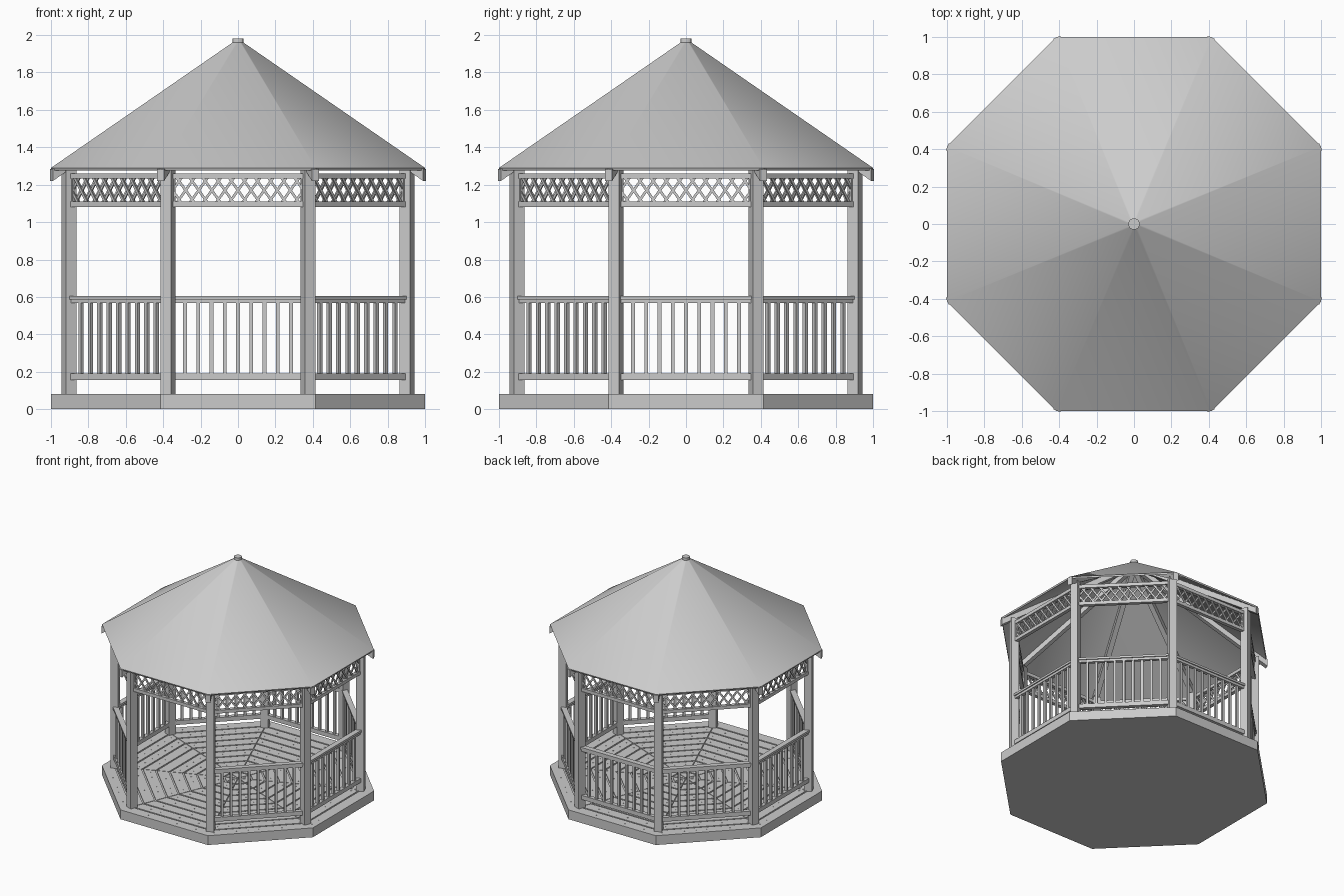
import bpy, bmesh, math
from mathutils import Matrix, Vector

cube = bpy.data.objects.get("Cube")
if cube:
    bpy.data.objects.remove(cube, do_unlink=True)

TAN = math.tan(math.pi / 8)
COS = math.cos(math.pi / 8)
POST_R = 0.977              # distance of post centres from the middle
WALL = POST_R * COS         # distance of the wall panels from the middle
SPAN = 2 * WALL * TAN - 0.05  # clear length between posts

grey = bpy.data.materials.new("painted_grey")
grey.use_nodes = True
grey.diffuse_color = (0.6, 0.6, 0.6, 1)
grey.node_tree.nodes["Principled BSDF"].inputs["Base Color"].default_value = (0.6, 0.6, 0.6, 1)


def side(k):
    """Frame of side k: x along the side, -y outward; side 0 is the front."""
    return Matrix.Rotation(k * math.pi / 4, 4, 'Z')


def box(bm, centre, size, frame, tilt=0.0):
    m = frame @ Matrix.Translation(centre) @ Matrix.Rotation(tilt, 4, 'Y')
    bmesh.ops.create_cube(bm, size=1, matrix=m @ Matrix.Diagonal((*size, 1)))


def prism(bm, outline, push, frame):
    """Extrude a closed outline along a vector."""
    a = [bm.verts.new(frame @ Vector(p)) for p in outline]
    b = [bm.verts.new(frame @ (Vector(p) + Vector(push))) for p in outline]
    faces = [bm.faces.new(a), bm.faces.new(b)]
    for i in range(len(a)):
        j = (i + 1) % len(a)
        faces.append(bm.faces.new((a[i], a[j], b[j], b[i])))
    bmesh.ops.recalc_face_normals(bm, faces=faces)


def disc(bm, radius, z0, z1, sides, frame=Matrix()):
    m = frame @ Matrix.Translation((0, 0, (z0 + z1) / 2)) @ Matrix.Rotation(math.pi / sides, 4, 'Z')
    bmesh.ops.create_cone(bm, cap_ends=True, segments=sides, radius1=radius,
                          radius2=radius, depth=z1 - z0, matrix=m)


def finish(bm, name, smooth=False):
    mesh = bpy.data.meshes.new(name)
    bm.to_mesh(mesh)
    bm.free()
    mesh.materials.append(grey)
    ob = bpy.data.objects.new(name, mesh)
    bpy.context.collection.objects.link(ob)
    if smooth:
        bpy.ops.object.select_all(action='DESELECT')
        ob.select_set(True)
        bpy.context.view_layer.objects.active = ob
        bpy.ops.object.shade_smooth_by_angle(angle=math.radians(30))
    return ob


# Octagonal base slab
bm = bmesh.new()
disc(bm, 1 / COS, 0, 0.074, 8)
finish(bm, "base_slab")

# Mitred floor boards running parallel to each side, with screw heads
boards, screws = bmesh.new(), bmesh.new()
PITCH, GAP = 0.1, 0.003
for k in range(8):
    for i in range(10):
        inner = i * PITCH + GAP * 3
        outer = (i + 1) * PITCH - (GAP if i < 9 else 0)
        trim = GAP if i < 9 else 0
        wi, wo = inner * TAN - trim, outer * TAN - trim
        prism(boards, [(-wi, -inner, 0.07), (wi, -inner, 0.07), (wo, -outer, 0.07), (-wo, -outer, 0.07)],
              (0, 0, 0.01), side(k))
        count = int(2 * wi / 0.09) + 1
        for j in range(count):
            x = (j - (count - 1) / 2) * 0.09
            spot = Matrix.Translation((x, -(inner + outer) / 2, 0))
            disc(screws, 0.005, 0.079, 0.0815, 6, side(k) @ spot)
finish(boards, "floor_boards")
finish(screws, "floor_screws")

# Square posts and hip rafters on the eight corners
posts, rafters = bmesh.new(), bmesh.new()
for k in range(8):
    corner = side(k + 0.5)
    box(posts, (0, -POST_R, 0.685), (0.061, 0.061, 1.21), corner)
    prism(rafters, [(-0.02, -1.08, 1.22), (-0.02, -1.08, 1.282), (-0.02, -0.04, 1.945), (-0.02, -0.04, 1.885)],
          (0.04, 0, 0), corner)
finish(posts, "posts")
finish(rafters, "hip_rafters")

# Railings on every side but the open front
rails, balusters = bmesh.new(), bmesh.new()
for k in range(1, 8):
    box(rails, (0, -WALL, 0.596), (SPAN + 0.02, 0.045, 0.018), side(k))
    box(rails, (0, -WALL, 0.578), (SPAN, 0.028, 0.022), side(k))
    box(rails, (0, -WALL, 0.174), (SPAN, 0.035, 0.036), side(k))
    for j in range(-4, 5):
        box(balusters, (j * 0.071, -WALL, 0.38), (0.02, 0.02, 0.38), side(k))
finish(rails, "railing_rails")
finish(balusters, "balusters")

# Lattice valance under the eaves on all sides
frames, lattice = bmesh.new(), bmesh.new()
LOW, HIGH, RUN = 1.1, 1.24, 0.1
half = SPAN / 2
for k in range(8):
    box(frames, (0, -WALL, 1.247), (SPAN, 0.03, 0.028), side(k))
    box(frames, (0, -WALL, 1.095), (SPAN, 0.03, 0.028), side(k))
    for s in (-1, 1):
        box(frames, (s * (half - 0.006), -WALL, 1.17), (0.012, 0.024, 0.14), side(k))
        for j in range(-5, 6):
            # slat from low to high, clipped at the panel ends
            x0, x1 = j * 0.07 - s * RUN / 2, j * 0.07 + s * RUN / 2
            c0, c1 = (max(-half, min(half, x)) for x in (x0, x1))
            z0, z1 = (LOW + (c - x0) / (x1 - x0) * (HIGH - LOW) for c in (c0, c1))
            box(lattice, ((c0 + c1) / 2, -WALL + s * 0.004, (z0 + z1) / 2),
                (0.014, 0.008, math.hypot(c1 - c0, z1 - z0)), side(k), math.atan2(c1 - c0, z1 - z0))
finish(frames, "valance_frames")
finish(lattice, "valance_lattice")

# Eight-sided roof shell lofted from a thin closed profile
bm = bmesh.new()
profile = [(1.0, 1.29), (0.012, 1.972), (0.012, 1.956), (0.995, 1.277)]
rings = [[bm.verts.new(side(k + 0.5) @ Vector((0, -a / COS, z))) for k in range(8)] for a, z in profile]
for r in range(4):
    lo, hi = rings[r], rings[(r + 1) % 4]
    for k in range(8):
        n = (k + 1) % 8
        bm.faces.new((lo[k], lo[n], hi[n], hi[k]))
bmesh.ops.recalc_face_normals(bm, faces=bm.faces)
finish(bm, "roof", smooth=True)

# Small cap on the peak
bm = bmesh.new()
disc(bm, 0.031, 1.955, 1.982, 12)
finish(bm, "roof_cap", smooth=True)
